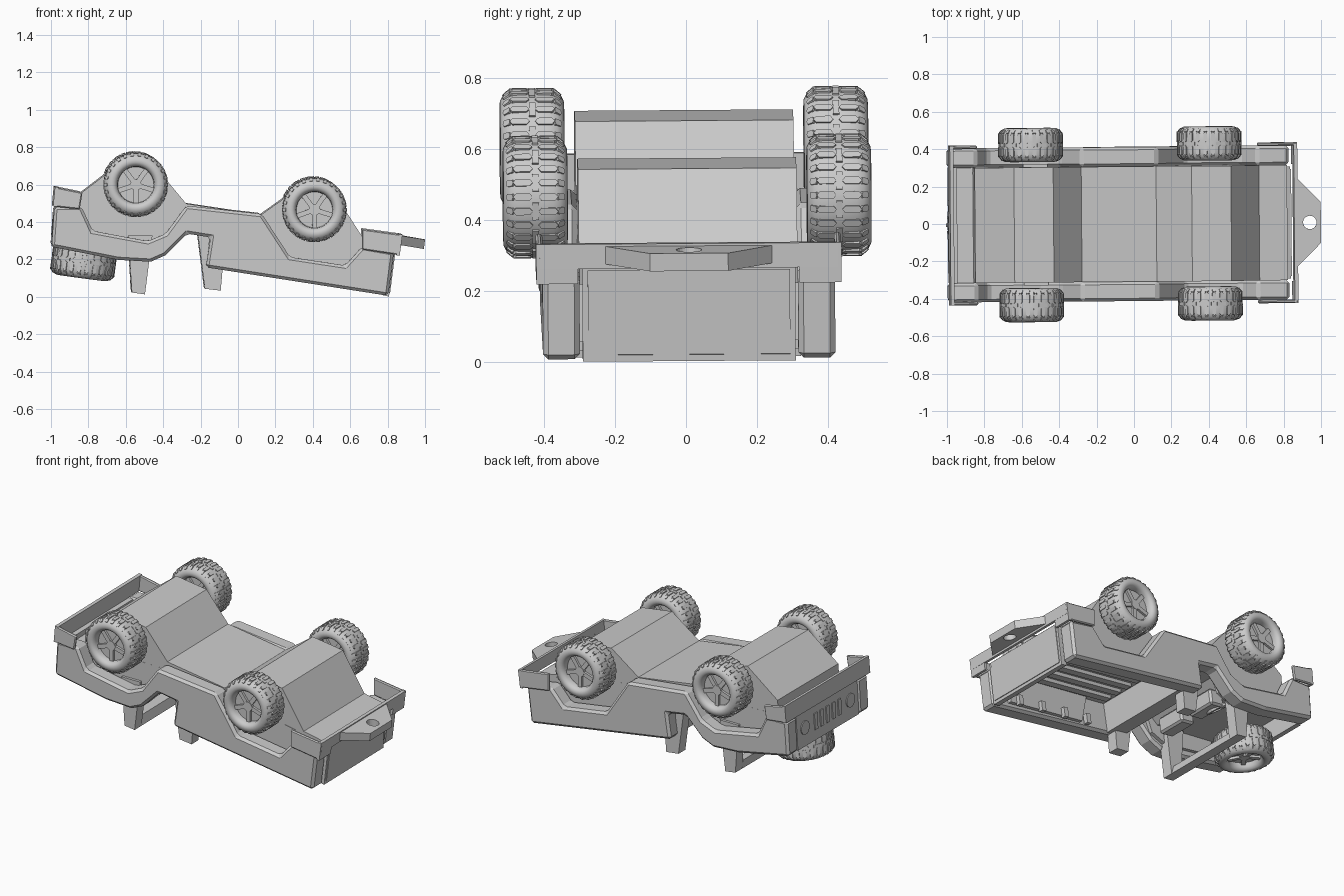
import bpy, bmesh, math
from mathutils import Matrix

if "Cube" in bpy.data.objects:
    bpy.data.objects.remove(bpy.data.objects["Cube"])

grey = bpy.data.materials.new("plain_grey")
grey.diffuse_color = (0.6, 0.6, 0.6, 1)
grey.use_nodes = True
grey.node_tree.nodes["Principled BSDF"].inputs["Base Color"].default_value = grey.diffuse_color
TILT = math.radians(7.6)  # body pitch


def finish(name, bm, smooth=False, bevel=0):
    bmesh.ops.recalc_face_normals(bm, faces=bm.faces)
    me = bpy.data.meshes.new(name)
    bm.to_mesh(me)
    bm.free()
    me.materials.append(grey)
    ob = bpy.data.objects.new(name, me)
    bpy.context.collection.objects.link(ob)
    if smooth:
        bpy.context.view_layer.objects.active = ob
        ob.select_set(True)
        bpy.ops.object.shade_smooth_by_angle(angle=math.radians(40))
        ob.select_set(False)
    if bevel:
        m = ob.modifiers.new("bevel", 'BEVEL')
        m.width, m.segments, m.limit_method = bevel, 1, 'ANGLE'
    return ob


def prism(name, pts, y0, y1, bevel=0):
    """Side profile (x, z) extruded from y0 to y1."""
    bm = bmesh.new()
    f = bm.faces.new([bm.verts.new((x, y0, z)) for x, z in pts])
    r = bmesh.ops.extrude_face_region(bm, geom=[f])
    bmesh.ops.translate(bm, vec=(0, y1 - y0, 0),
                        verts=[v for v in r["geom"] if isinstance(v, bmesh.types.BMVert)])
    return finish(name, bm, bevel=bevel)


def both_sides(name, pts, y0, y1, bevel=0):
    prism(name + "_near", pts, -y1, -y0, bevel)
    prism(name + "_far", pts, y0, y1, bevel)


def add_box(bm, size, mat):
    bmesh.ops.create_cube(bm, size=1, matrix=mat @ Matrix.Diagonal((*size, 1)))


def add_cyl(bm, r, depth, mat, seg=32):
    bmesh.ops.create_cone(bm, cap_ends=True, segments=seg, radius1=r, radius2=r,
                          depth=depth, matrix=mat)


def box(name, loc, size, pitch=TILT, bevel=0):
    bm = bmesh.new()
    add_box(bm, size, Matrix.Translation(loc) @ Matrix.Rotation(pitch, 4, 'Y'))
    return finish(name, bm, bevel=bevel)


# ---- body: underside with two axle humps, inner arch walls, side panels with arches
prism("underbody", [(-.975, .45), (-.86, .44), (-.85, .55), (-.64, .71), (-.43, .68),
                    (-.28, .50), (.12, .44), (.31, .575), (.52, .545), (.67, .31),
                    (.82, .28), (.80, .22), (-.09, .335), (-.10, .35), (-.36, .37),
                    (-.42, .32), (-.97, .38)], -.308, .308)
both_sides("cab_arch_wall", [(-.86, .46), (-.30, .45), (-.38, .26), (-.48, .22), (-.80, .27)], .285, .3085)
both_sides("tray_arch_wall", [(.10, .40), (.69, .29), (.69, .06), (.15, .135)], .285, .3085)
both_sides("side_panel", [(-1.0, .27), (-.645, .20), (-.47, .19), (-.39, .225),
                          (-.275, .34), (-.15, .32), (-.175, .16), (.80, .008),
                          (.83, .24), (.66, .27), (.57, .17), (.275, .215),
                          (.125, .445), (-.28, .49), (-.39, .34), (-.485, .30),
                          (-.78, .355), (-.84, .485), (-.985, .485)], .308, .412, .015)

# ---- tray: end gate, bulkhead, floor ribs and tie hooks
prism("end_gate", [(.765, .012), (.805, .003), (.837, .265), (.80, .28)], -.30, .30)
prism("end_gate_plate", [(.80, .02), (.811, .022), (.842, .26), (.82, .26)], -.285, .285)
prism("tray_bulkhead", [(-.17, .165), (-.06, .148), (-.03, .34), (-.15, .35)], -.312, .312)
for i in range(6):
    box("floor_rib_%d" % i, (.30, -.225 + .09 * i, .277), (.60, .045, .03))
for i in range(4):
    x = .12 + .17 * i
    box("tray_hook_%d" % i, (x, -.275, .170 - .134 * x), (.03, .03, .06))

# ---- cab: door posts, hoop, seats, steering wheel
both_sides("door_post", [(-.22, .36), (-.15, .35), (-.17, .17), (-.085, .15),
                         (-.095, .035), (-.18, .045)], .265, .335)
both_sides("hoop_leg", [(-.59, .33), (-.46, .33), (-.50, .015), (-.57, .025)], .255, .325)
prism("hoop_bar", [(-.575, .08), (-.515, .07), (-.50, .015), (-.57, .025)], -.256, .256)
for s in (-1, 1):
    box("seat", (-.43, s * .13, .28), (.10, .2, .10), bevel=.012)
bm = bmesh.new()
hub = Matrix.Translation((-.50, .16, .265)) @ Matrix.Rotation(.6, 4, 'Y')
for i in range(16):
    a = 2 * math.pi * i / 16
    add_box(bm, (.016, .03, .016), hub @ Matrix.Rotation(a, 4, 'Z') @ Matrix.Translation((.065, 0, 0)))
add_box(bm, (.13, .016, .012), hub)
finish("steering_wheel", bm)

# ---- lamp end: panel with lamps and grille bars
prism("lamp_panel", [(-.995, .27), (-.96, .265), (-.945, .48), (-.98, .485)], -.309, .309)
bm = bmesh.new()
face = Matrix.Translation((-.987, 0, .385)) @ Matrix.Rotation(math.radians(4), 4, 'Y')
for s in (-1, 1):
    add_cyl(bm, .042, .012, face @ Matrix.Translation((0, s * .23, 0)) @ Matrix.Rotation(math.pi / 2, 4, 'Y'), 20)
for i in range(5):
    add_box(bm, (.012, .03, .10), face @ Matrix.Translation((0, -.12 + .06 * i, 0)))
finish("lamps_and_grille", bm)

# ---- bumpers wrapping both ends, deeper at the corners of the gate end
both_sides("lamp_bumper_side", [(-.98, .59), (-.835, .56), (-.85, .47), (-.988, .485)], .408, .427, .006)
prism("lamp_bumper_bar", [(-.982, .59), (-.962, .587), (-.972, .485), (-.992, .487)], -.427, .427)
both_sides("gate_bumper_side", [(.66, .365), (.875, .335), (.86, .225), (.66, .255)], .411, .43, .006)
prism("gate_bumper_bar", [(.857, .337), (.876, .334), (.868, .265), (.849, .268)], -.42, .42)
both_sides("gate_bumper_corner", [(.857, .337), (.876, .334), (.861, .222), (.843, .225)], .312, .43)

# ---- tow plate with a hole
bm = bmesh.new()
f = bm.faces.new([bm.verts.new((x, y, .33 - (x - .86) * .17)) for x, y in
                  [(.86, -.25), (.999, -.11), (.999, .11), (.86, .25)]])
r = bmesh.ops.extrude_face_region(bm, geom=[f])
bmesh.ops.translate(bm, vec=(-.006, 0, -.05),
                    verts=[v for v in r["geom"] if isinstance(v, bmesh.types.BMVert)])
plate = finish("tow_plate", bm)
bm = bmesh.new()
add_cyl(bm, .036, .3, Matrix.Translation((.94, 0, .29)), 24)
cutter = finish("tow_hole_cutter", bm)
cutter.hide_render = True
cutter.hide_set(True)
cut = plate.modifiers.new("hole", 'BOOLEAN')
cut.operation, cut.object = 'DIFFERENCE', cutter


# ---- wheels: rounded tyre, pointed tread lugs, recessed rim with five spokes
def lug(bm, mat, length, width):
    """Flat six-sided lug, pointed at both ends, facing outward along local x."""
    out = [(-.5, 0), (-.35, .5), (.35, .5), (.5, 0), (.35, -.5), (-.35, -.5)]
    lo, hi = [[bm.verts.new(mat @ Matrix.Translation((h, a * length, b * width)).translation)
               for a, b in out] for h in (-.008, .004)]
    bm.faces.new(lo)
    bm.faces.new(hi)
    for i in range(6):
        k = (i + 1) % 6
        bm.faces.new((lo[i], lo[k], hi[k], hi[i]))


def wheel(name, loc, turn):
    place = Matrix.Translation(loc) @ turn
    half = [(.096, .045), (.099, .070), (.108, .084), (.121, .091), (.136, .090),
            (.150, .083), (.161, .070), (.168, .050), (.169, .02)]
    prof = half + [(r, -y) for r, y in reversed(half)]
    bm = bmesh.new()
    n = 40
    rings = [[bm.verts.new((r * math.cos(2 * math.pi * i / n), y, r * math.sin(2 * math.pi * i / n)))
              for r, y in prof] for i in range(n)]
    for i in range(n):
        a, b = rings[i], rings[(i + 1) % n]
        for j in range(len(prof)):
            k = (j + 1) % len(prof)
            bm.faces.new((a[j], a[k], b[k], b[j]))
    bm.transform(place)
    finish(name + "_tyre", bm, smooth=True)
    bm = bmesh.new()
    for i in range(26):
        ring = place @ Matrix.Rotation(2 * math.pi * i / 26, 4, 'Y')
        for s in (-1, 1):
            lug(bm, ring @ Matrix.Translation((.169, s * .036, 0)), .056, .02)
            lug(bm, ring @ Matrix.Translation((.160, s * .071, 0))
                @ Matrix.Rotation(s * .7, 4, 'Z'), .026, .018)
        if i % 2:
            add_box(bm, (.012, .018, .05), ring @ Matrix.Translation((.166, 0, 0)))
    finish(name + "_tread", bm)
    bm = bmesh.new()
    flat = Matrix.Rotation(math.pi / 2, 4, 'X')
    add_cyl(bm, .102, .09, place @ flat)
    add_cyl(bm, .03, .125, place @ flat, 20)
    for i in range(5):
        add_box(bm, (.08, .118, .026), place @ Matrix.Rotation(2 * math.pi * i / 5 + .3, 4, 'Y')
                @ Matrix.Translation((.06, 0, 0)))
    finish(name + "_rim", bm, smooth=True)


for label, x, z in (("lamp_end_wheel", -.55, .602), ("gate_end_wheel", .405, .468)):
    wheel(label + "_near", (x, -.428, z), Matrix())
    wheel(label + "_far", (x, .428, z), Matrix())
wheel("spare_wheel", (-.825, 0, .19), Matrix.Rotation(TILT, 4, 'Y') @ Matrix.Rotation(math.pi / 2, 4, 'X'))

# ---- the whole model rests slightly rolled and turned
lean = Matrix.Translation((0, .003, 0)) @ Matrix.Rotation(.008, 4, 'Z') @ Matrix.Rotation(.007, 4, 'X')
for ob in bpy.context.collection.objects:
    ob.matrix_world = lean @ ob.matrix_world
